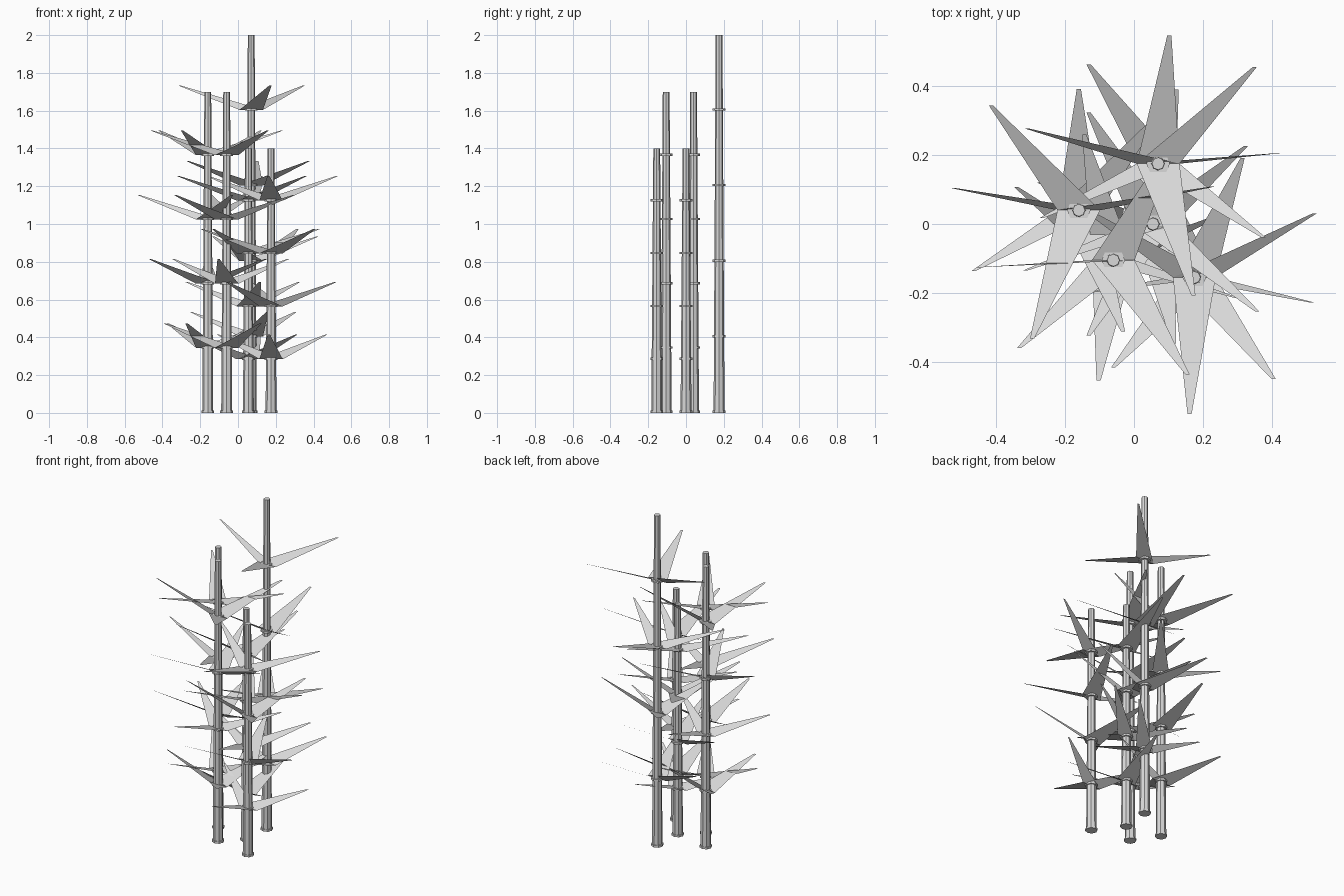
import bpy, bmesh, math
from mathutils import Matrix

if "Cube" in bpy.data.objects:
    bpy.data.objects.remove(bpy.data.objects["Cube"])

SIDES = 8
grey = bpy.data.materials.new("bamboo_grey")
grey.diffuse_color = (0.7, 0.7, 0.7, 1)
grey.use_nodes = True
grey.node_tree.nodes["Principled BSDF"].inputs["Base Color"].default_value = grey.diffuse_color


def add_cone(bm, x, y, z, height, r_low, r_high):
    bmesh.ops.create_cone(bm, cap_ends=True, segments=SIDES, radius1=r_low, radius2=r_high,
                          depth=height, matrix=Matrix.Translation((x, y, z + height / 2)))


def finish(bm, name):
    mesh = bpy.data.meshes.new(name)
    bm.to_mesh(mesh)
    bm.free()
    mesh.materials.append(grey)
    bpy.context.collection.objects.link(bpy.data.objects.new(name, mesh))


# Stalks: x, y, height, direction of the first leaf on the top node (degrees)
stalks = [
    (0.07, 0.175, 2.0, 45),
    (-0.16, 0.04, 1.7, 10),
    (-0.06, -0.105, 1.7, 63),
    (0.055, 0.0, 1.4, 80),
    (0.175, -0.155, 1.4, 28),
]

for n, (x, y, h, turn) in enumerate(stalks, 1):
    # Tapered stalk
    bm = bmesh.new()
    add_cone(bm, x, y, 0, h, 0.029, 0.018)
    finish(bm, f"stalk_{n}")

    # Node rings, including the foot ring
    bm = bmesh.new()
    for i in range(5):
        add_cone(bm, x, y, i * h / 5, 0.012, 0.034, 0.034)
    finish(bm, f"node_rings_{n}")

    # Three flat blades per node, every base edge running along x
    bm = bmesh.new()
    for i in range(1, 5):
        z = i * h / 5 + 0.004
        reach = 0.308 + 0.022 * i
        for k in range(3):
            a = math.radians(turn + 40 * (4 - i) + 120 * k)
            tx, ty, tz = x + reach * math.cos(a), y + reach * math.sin(a), z + 0.13
            pts = [(x - 0.062, y, z), (x + 0.062, y, z), (tx + 0.006, ty, tz), (tx - 0.006, ty, tz)]
            if math.sin(a) < 0:
                pts.reverse()
            bm.faces.new([bm.verts.new(p) for p in pts])
    finish(bm, f"leaves_{n}")
